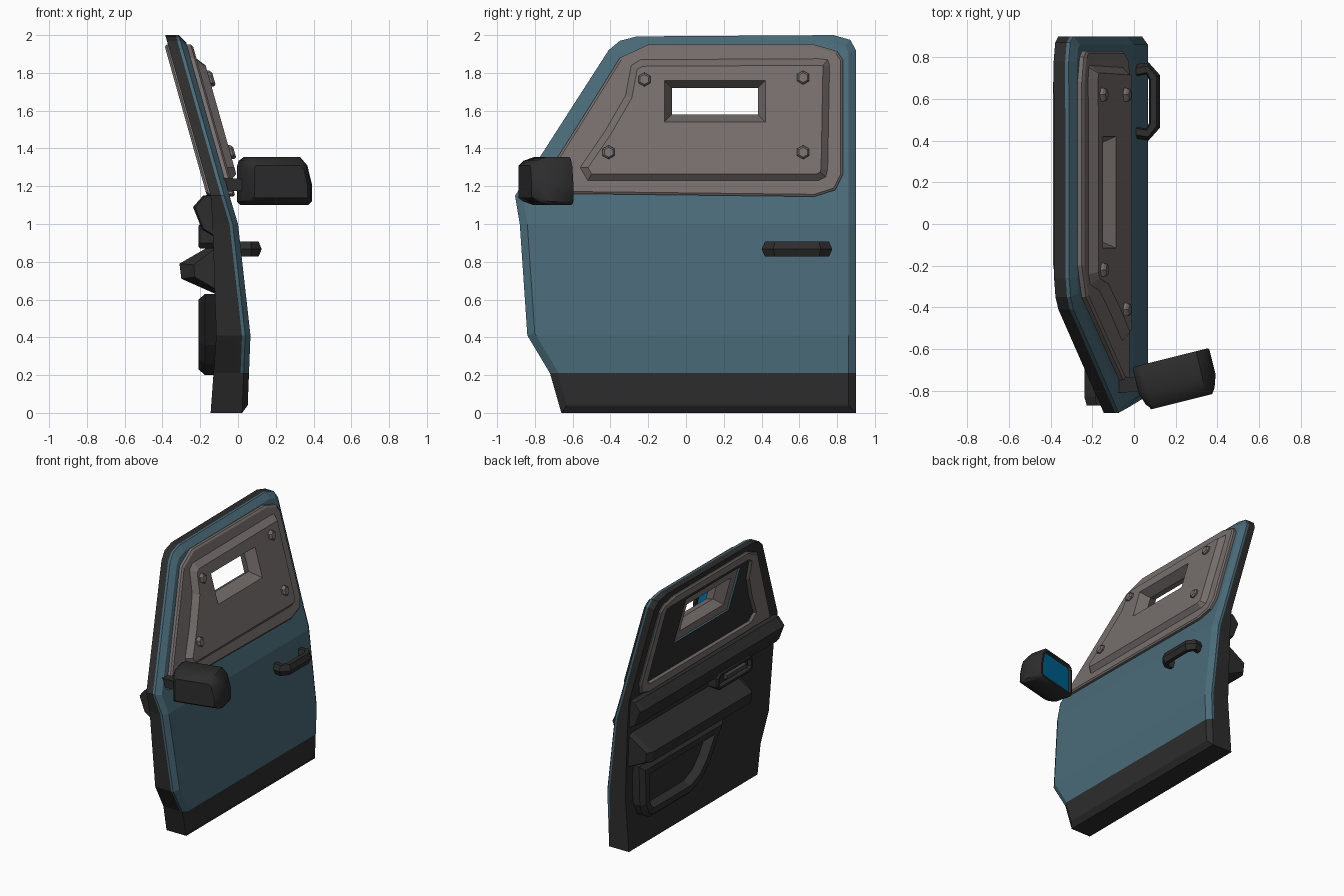
import bpy, bmesh, math
from mathutils import Vector, Matrix

if "Cube" in bpy.data.objects:
    bpy.data.objects.remove(bpy.data.objects["Cube"])


def mat(name, c):
    m = bpy.data.materials.new(name)
    m.diffuse_color = (*c, 1)
    m.use_nodes = True
    m.node_tree.nodes["Principled BSDF"].inputs["Base Color"].default_value = m.diffuse_color
    return m


TEAL = mat("teal paint", (0.068, 0.145, 0.19))
BLACK = mat("black trim", (0.026, 0.026, 0.026))
GREY = mat("grey armour", (0.18, 0.155, 0.152))
BLUE = mat("mirror blue", (0.0, 0.17, 0.4))
DGREY = mat("dark grey lever", (0.06, 0.058, 0.058))


def interp(table, z):
    for (z0, a), (z1, b) in zip(table, table[1:]):
        if z <= z1:
            break
    return a + (b - a) * (z - z0) / (z1 - z0)


def outer(z):
    return interp([(0, .05), (.41, .066), (1, 0), (1.15, -.045), (2, -.285)], z)


def inner(z):
    return interp([(0, -.145), (.41, -.115), (1, -.135), (1.15, -.145), (2, -.385)], z)


def lean(p):
    """Shift a (depth, y, z) point onto the leaning window plane."""
    return (p[0] - .045 - .282 * (p[2] - 1.15), p[1], p[2])


def inset(pts, d):
    """Offset a 2D polygon inwards by d with mitred corners."""
    n = len(pts)
    area = sum(pts[i - 1][0] * pts[i][1] - pts[i][0] * pts[i - 1][1] for i in range(n))
    s = 1 if area > 0 else -1
    out = []
    for i in range(n):
        p, a, b = Vector(pts[i]), Vector(pts[i - 1]), Vector(pts[(i + 1) % n])
        e, f = (p - a).normalized(), (b - p).normalized()
        n1, n2 = Vector((-e.y, e.x)) * s, Vector((-f.y, f.x)) * s
        out.append(tuple(p + (n1 + n2) * d / (1 + n1.dot(n2))))
    return out


def ring(pts, x):
    return [(x, p[0], p[1]) for p in pts]


def loft(name, rings, mats, fn=None, levels=(), rule=None):
    bm = bmesh.new()
    vs = [[bm.verts.new(p) for p in r] for r in rings]
    n = len(vs[0])
    for a, b in zip(vs, vs[1:]):
        for i in range(n):
            bm.faces.new((a[i], a[(i + 1) % n], b[(i + 1) % n], b[i]))
    bm.faces.new(vs[0])
    bm.faces.new(vs[-1])
    for z in levels:
        bmesh.ops.bisect_plane(bm, geom=bm.verts[:] + bm.edges[:] + bm.faces[:], dist=1e-4,
                               plane_co=(0, 0, z), plane_no=(0, 0, 1))
    if rule:
        for f in bm.faces:
            f.material_index = rule(f.calc_center_median())
    if fn:
        for v in bm.verts:
            v.co = fn(v.co)
    bmesh.ops.recalc_face_normals(bm, faces=bm.faces[:])
    me = bpy.data.meshes.new(name)
    bm.to_mesh(me)
    bm.free()
    for m in mats:
        me.materials.append(m)
    ob = bpy.data.objects.new(name, me)
    bpy.context.collection.objects.link(ob)
    return ob


def select(ob):
    bpy.ops.object.select_all(action='DESELECT')
    ob.select_set(True)
    bpy.context.view_layer.objects.active = ob


def cut(ob, cutter):
    m = ob.modifiers.new("cut", 'BOOLEAN')
    m.operation, m.solver, m.object = 'DIFFERENCE', 'EXACT', cutter
    select(ob)
    bpy.ops.object.modifier_apply(modifier=m.name)
    bpy.data.objects.remove(cutter)


def rect(y0, y1, z0, z1):
    return [(y0, z0), (y1, z0), (y1, z1), (y0, z1)]


# Door shell: chamfered teal skin, black edge, sill and inner side
outline = [(-.66, 0), (-.72, .21), (-.84, .41), (-.88, 1), (-.905, 1.15), (-.41, 1.92), (-.35, 1.97),
           (-.26, 1.993), (.78, 2), (.87, 1.975), (.9, 1.92), (.9, 0)]
shell = loft("door_shell",
             [ring(inset(outline, .04), 0), ring(outline, .028), ring(outline, .045), ring(outline, 1)],
             [TEAL, BLACK], levels=(.21, .41, 1, 1.15),
             rule=lambda c: 0 if c.x < .04 and c.z > .21 else 1,
             fn=lambda p: (inner(p.z) if p.x > .5 else outer(p.z) - p.x, p.y, p.z))
hole = rect(-.18, .48, 1.47, 1.83)
cut(shell, loft("shell_cutter", [ring(hole, -.3), ring(hole, .3)], [], lean))

# Armoured window panel with pressed centre, both sides in one solid
A = [(-.80, 1.16), (-.66, 1.385), (-.49, 1.655), (-.35, 1.88), (-.20, 1.95), (.68, 1.95), (.80, 1.915),
     (.83, 1.87), (.83, 1.26), (.79, 1.18), (.68, 1.145), (-.6, 1.16)]
R = [(-.56, 1.30), (-.43, 1.49), (-.32, 1.68), (-.29, 1.84), (-.24, 1.87), (.70, 1.875), (.75, 1.87),
     (.76, 1.84), (.75, 1.29), (.74, 1.25), (.70, 1.23), (-.52, 1.23)]
panel = loft("window_panel",
             [ring(inset(R, .02), -.085), ring(R, -.12), ring(inset(A, .012), -.12), ring(A, -.108),
              ring(A, .02), ring(inset(A, .012), .03), ring(R, .03), ring(inset(R, .035), .068)],
             [GREY], lean)
# View slot: funnel from both sides
throat = rect(-.075, .38, 1.58, 1.72)
cut(panel, loft("slot_cutter", [ring(inset(throat, -.08), -.16), ring(throat, -.01),
                                ring(inset(throat, -.08), .146)], [GREY], lean))

# Panel bolts
for i, (y, z) in enumerate([(-.22, 1.765), (.62, 1.775), (-.41, 1.38), (.62, 1.38)]):
    def hexa(r, d):
        return [(d, y + r * math.sin(k * math.pi / 3), z + r * math.cos(k * math.pi / 3)) for k in range(6)]
    loft(f"bolt_{i + 1}", [hexa(.037, .06), hexa(.037, .08), hexa(.026, .092)], [GREY], lean)

# Outer pull handle: hexagonal section swept along a C path (x, y, normal angle)
path = [(0, .735, 90), (.065, .745, 80), (.098, .70, 25), (.098, .475, -25), (.065, .43, -80), (0, .44, -90)]
rings = []
for x, y, a in path:
    nx, ny = math.cos(math.radians(a)), math.sin(math.radians(a))
    rings.append([(x + nx * o, y + ny * o, .867 + h) for o, h in
                  [(.03, 0), (.012, .04), (-.02, .04), (-.028, 0), (-.02, -.04), (.012, -.04)]])
loft("outer_handle", rings, [BLACK])

# Wing mirror housing, glass and arm
place = Matrix.Translation((.19, -.74, 0)) @ Matrix.Rotation(math.radians(14), 4, 'Z')
M = [(-.18, 1.12), (-.16, 1.1), (.18, 1.1), (.2, 1.12), (.2, 1.21), (.175, 1.31), (.135, 1.355),
     (-.14, 1.355), (-.17, 1.335), (-.18, 1.30)]


def mring(d, y):
    return [(p[0], y, p[1]) for p in inset(M, d)]


housing = loft("mirror_housing", [mring(.03, .08), mring(.022, .1), mring(.006, .1), mring(0, .09),
                                  mring(0, -.03), mring(.02, -.09), mring(.045, -.118)],
               [BLACK], lambda p: place @ Vector(p))
select(housing)
bpy.ops.object.shade_smooth_by_angle(angle=math.radians(40))
loft("mirror_glass", [mring(.03, .079), mring(.03, .085)], [BLUE], lambda p: place @ Vector(p))
arm = rect(-.81, -.73, 1.17, 1.245)
loft("mirror_arm", [ring(arm, -.1), ring(inset(arm, .008), .06)], [BLACK])


def bar(name, prof, stations, m):
    """Profile (x, z) drawn along y; each station is (y, scale about the wall)."""
    cz = sum(p[1] for p in prof) / len(prof)
    return loft(name, [[(-.12 + (x + .12) * s, y, cz + (z - cz) * (.5 + s / 2)) for x, z in prof]
                       for y, s in stations], [m])


# Interior trim: sill rail and armrest
bar("inner_sill_rail", [(-.12, 1.16), (-.185, 1.15), (-.238, 1.09), (-.19, .97), (-.12, .93)],
    [(-.87, .9), (-.83, 1), (.84, 1), (.88, .9)], BLACK)
bar("armrest", [(-.12, .9), (-.31, .79), (-.30, .71), (-.12, .63)],
    [(-.44, .6), (-.36, 1), (.84, 1), (.88, .85)], BLACK)

# Map pocket with recessed opening
P = [(.82, .63), (.81, .33), (.77, .24), (.70, .20), (.22, .20), (.08, .26), (-.02, .36), (-.2, .63)]
loft("door_pocket", [ring(P, -.09), ring(P, -.175), ring(inset(P, .03), -.208),
                     ring(inset(P, .075), -.208), ring(inset(P, .095), -.145)], [BLACK])

# Inner door release: bezel and lever
B = [(-.52, .90), (-.49, .87), (-.12, .87), (-.08, .90), (-.08, .97), (-.12, 1.0), (-.49, 1.0), (-.52, .97)]
loft("release_bezel", [ring(B, -.11), ring(B, -.2), ring(inset(B, .01), -.21),
                       ring(inset(B, .025), -.21), ring(inset(B, .03), -.18)], [BLACK])
lever = rect(-.45, -.2, .915, .955)
loft("release_lever", [ring(lever, -.17), ring(inset(lever, .006), -.205)], [DGREY])
